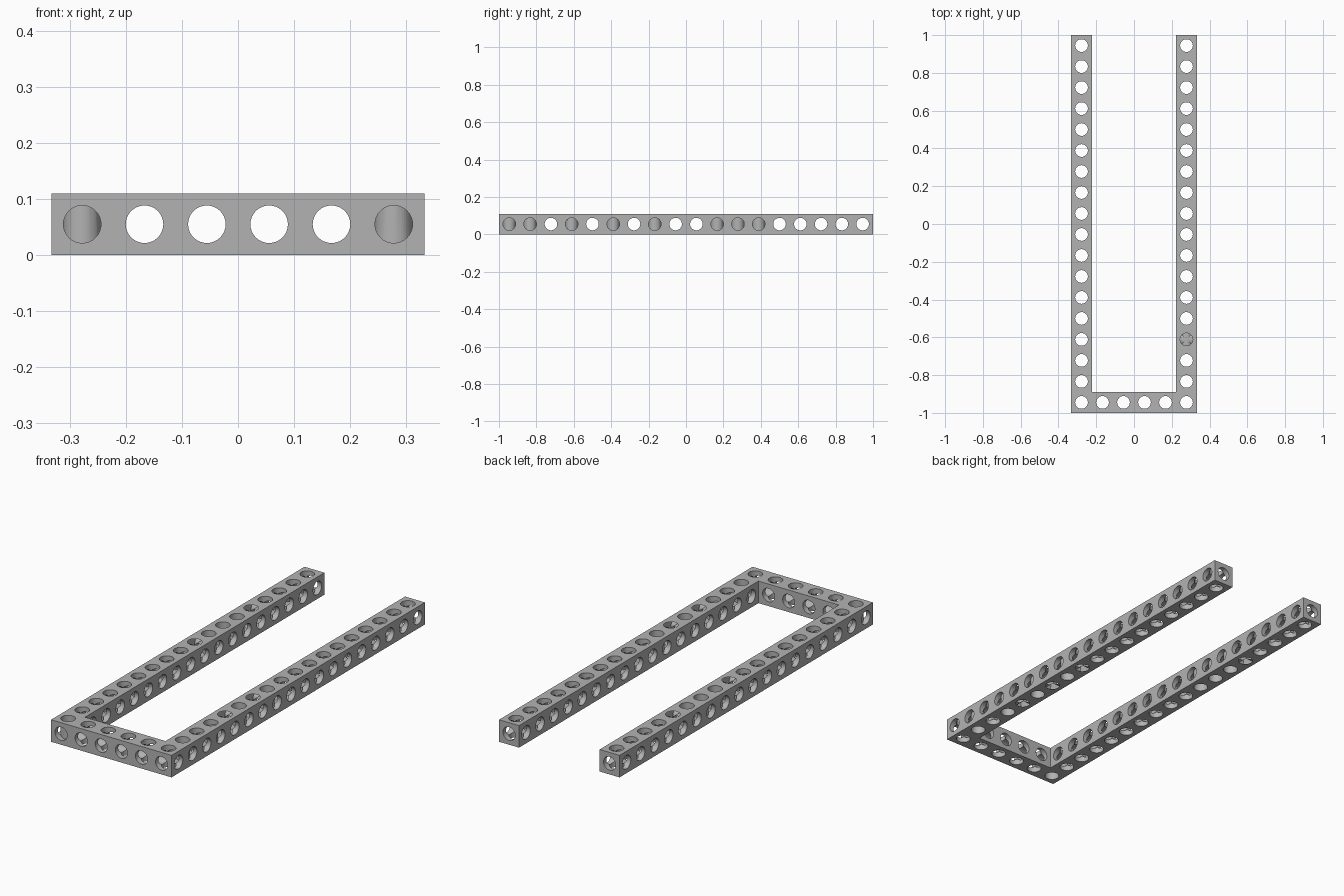
import bpy
import bmesh
from math import pi
from mathutils import Matrix, Vector

if "Cube" in bpy.data.objects:
    bpy.data.objects.remove(bpy.data.objects["Cube"])

LONG, WIDE = 18, 6            # frame size in hole pitches
PITCH = 2 / LONG
TRIM = 0.001                  # beams are slightly slimmer than the pitch
RADIUS = 0.0335
HX, HY = WIDE * PITCH / 2 - TRIM / 2, 1.0
BEAM = PITCH - TRIM
MID = BEAM / 2

grey = bpy.data.materials.new("beam grey")
grey.use_nodes = True
grey.diffuse_color = (0.45, 0.45, 0.45, 1)
grey.node_tree.nodes["Principled BSDF"].inputs["Base Color"].default_value = grey.diffuse_color


def make_object(name, bm):
    bmesh.ops.recalc_face_normals(bm, faces=bm.faces[:])
    mesh = bpy.data.meshes.new(name)
    bm.to_mesh(mesh)
    bm.free()
    mesh.materials.append(grey)
    obj = bpy.data.objects.new(name, mesh)
    bpy.context.collection.objects.link(obj)
    return obj


def drill_set(name, axis, centres, length):
    """Row of parallel cylinders used to drill holes along one axis."""
    turn = {"X": Matrix.Rotation(pi / 2, 4, "Y"),
            "Y": Matrix.Rotation(pi / 2, 4, "X"),
            "Z": Matrix.Identity(4)}[axis]
    bm = bmesh.new()
    for c in centres:
        bmesh.ops.create_cone(bm, cap_ends=True, segments=32, radius1=RADIUS,
                              radius2=RADIUS, depth=length,
                              matrix=Matrix.Translation(c) @ turn)
    obj = make_object(name, bm)
    obj.hide_render = True
    return obj


# U-shaped frame: two long rails joined by a short front bar
outline = [(-HX, -HY), (HX, -HY), (HX, HY), (HX - BEAM, HY),
           (HX - BEAM, BEAM - HY), (BEAM - HX, BEAM - HY),
           (BEAM - HX, HY), (-HX, HY)]
bm = bmesh.new()
base = bm.faces.new([bm.verts.new((x, y, 0)) for x, y in outline])
top = bmesh.ops.extrude_face_region(bm, geom=[base])["geom"]
bmesh.ops.translate(bm, vec=(0, 0, BEAM),
                    verts=[v for v in top if isinstance(v, bmesh.types.BMVert)])
frame = make_object("u_frame", bm)

# Hole centres, one per pitch, drilled along all three axes
xs = [(i - (WIDE - 1) / 2) * PITCH for i in range(WIDE)]
ys = [(j - (LONG - 1) / 2) * PITCH for j in range(LONG)]
drills = [
    drill_set("side_drills", "X", [Vector((0, y, MID)) for y in ys], 1),
    drill_set("front_drills", "Y", [Vector((x, 0, MID)) for x in xs], 2.4),
    drill_set("top_drills", "Z", [Vector((x, y, MID)) for x in xs for y in ys
                                  if y == ys[0] or x in (xs[0], xs[-1])], 0.3),
]
for drill in drills:
    cut = frame.modifiers.new(drill.name, "BOOLEAN")
    cut.operation = "DIFFERENCE"
    cut.solver = "EXACT"
    cut.object = drill

# Bake the holes, then remove the drills
bpy.context.view_layer.update()
graph = bpy.context.evaluated_depsgraph_get()
drilled = bpy.data.meshes.new_from_object(frame.evaluated_get(graph))
frame.modifiers.clear()
frame.data = drilled
drilled.name = "u_frame"
for drill in drills:
    bpy.data.objects.remove(drill)

# Round hole walls, crisp beam edges
bpy.ops.object.select_all(action="DESELECT")
frame.select_set(True)
bpy.context.view_layer.objects.active = frame
bpy.ops.object.shade_smooth_by_angle(angle=pi / 6)
